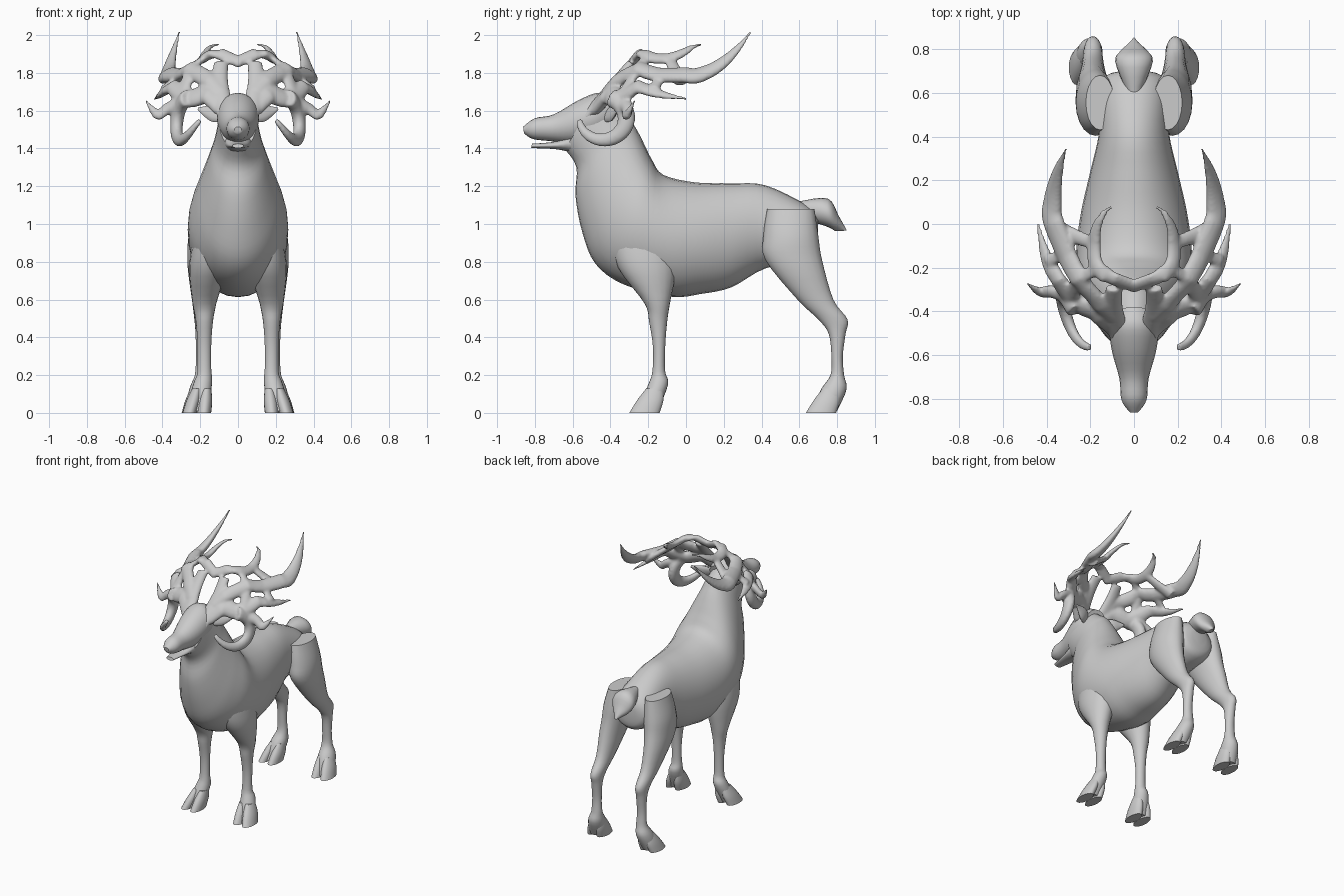
import bpy, bmesh, math
from mathutils import Vector

if "Cube" in bpy.data.objects:
    bpy.data.objects.remove(bpy.data.objects["Cube"])

grey = bpy.data.materials.new("stone_grey")
grey.diffuse_color = (0.6, 0.6, 0.6, 1)
grey.use_nodes = True
grey.node_tree.nodes["Principled BSDF"].inputs["Base Color"].default_value = grey.diffuse_color


def spline(keys, steps):
    """Catmull-Rom interpolation through rows of numbers."""
    rows = []
    for i in range(len(keys) - 1):
        a, b = keys[max(i - 1, 0)], keys[i]
        c, d = keys[i + 1], keys[min(i + 2, len(keys) - 1)]
        for s in range(steps):
            t = s / steps
            rows.append([0.5 * (2 * q + (r - p) * t + (2 * p - 5 * q + 4 * r - u) * t * t
                                + (3 * q - p - 3 * r + u) * t ** 3)
                         for p, q, r, u in zip(a, b, c, d)])
    rows.append(list(keys[-1]))
    return rows


def skin(bm, rings):
    """Bridge a list of rings of points and cap both ends."""
    loops = [[bm.verts.new(p) for p in ring] for ring in rings]
    n = len(loops[0])
    for a, b in zip(loops, loops[1:]):
        for i in range(n):
            bm.faces.new((a[i], a[(i + 1) % n], b[(i + 1) % n], b[i]))
    bm.faces.new(loops[0][::-1])
    bm.faces.new(loops[-1])


def finish(name, bm, mirror=False):
    bmesh.ops.recalc_face_normals(bm, faces=bm.faces)
    me = bpy.data.meshes.new(name)
    bm.to_mesh(me)
    bm.free()
    me.materials.append(grey)
    ob = bpy.data.objects.new(name, me)
    bpy.context.collection.objects.link(ob)
    bpy.context.view_layer.objects.active = ob
    ob.select_set(True)
    bpy.ops.object.shade_smooth_by_angle(angle=math.radians(50))
    ob.select_set(False)
    if mirror:
        ob.modifiers.new("mirror", 'MIRROR').use_mirror_merge = False
    return ob


def loft(name, keys, centre=None, sides=20):
    """Rows: y1, z1, y2, z2 (section ends in side view), half width."""
    rings = []
    for y1, z1, y2, z2, w in spline(keys, 4):
        cx = centre((z1 + z2) / 2) if centre else 0
        ring = []
        for i in range(sides):
            a = 2 * math.pi * i / sides
            k = 0.5 + 0.5 * math.cos(a)
            ring.append((cx + w * math.sin(a), y2 + (y1 - y2) * k, z2 + (z1 - z2) * k))
        rings.append(ring)
    bm = bmesh.new()
    skin(bm, rings)
    return finish(name, bm, centre is not None)


def limb(name, keys, centre):
    """Level sections: front y, back y, z, half width; mirrored to both sides."""
    loft(name, [(f, z, b, z, w) for f, b, z, w in keys], centre)


def tube(bm, rows, flat, normal, sides=12):
    """Flattened tapering tube. Rows: x, y, z, half width."""
    pts = [Vector(r[:3]) for r in rows]
    rings = []
    for i, p in enumerate(pts):
        t = (pts[min(i + 1, len(pts) - 1)] - pts[max(i - 1, 0)]).normalized()
        side = t.cross(Vector(normal(p))).normalized()
        up = side.cross(t)
        w, th = max(rows[i][3], 0.008), max(rows[i][3] * flat, 0.008)
        rings.append([p + side * w * math.cos(a) + up * th * math.sin(a)
                      for a in (2 * math.pi * k / sides for k in range(sides))])
    skin(bm, rings)


# torso and neck
loft("body", [
    (.70, 1.04, .70, .90, .06), (.64, 1.10, .66, .82, .15),
    (.42, 1.205, .42, .765, .16), (.24, 1.215, .24, .665, .20),
    (.05, 1.22, .08, .63, .24), (-.12, 1.26, -.08, .615, .263),
    (-.18, 1.34, -.33, .68, .262), (-.22, 1.42, -.48, .79, .225),
    (-.25, 1.48, -.55, .96, .185), (-.28, 1.53, -.585, 1.15, .148),
    (-.32, 1.58, -.58, 1.30, .122), (-.47, 1.69, -.64, 1.395, .10)], sides=28)

# skull with upper muzzle, and lower jaw
loft("head", [
    (-.38, 1.66, -.44, 1.46, .09), (-.46, 1.695, -.50, 1.44, .112),
    (-.57, 1.655, -.60, 1.425, .10), (-.70, 1.58, -.71, 1.438, .067),
    (-.80, 1.56, -.81, 1.45, .057), (-.862, 1.515, -.858, 1.48, .02)])
loft("jaw", [(-.58, 1.50, -.58, 1.37, .075), (-.68, 1.44, -.68, 1.395, .055),
             (-.815, 1.425, -.82, 1.402, .03)])

# tail
loft("tail", [(.60, 1.12, .64, 1.02, .04), (.75, 1.135, .735, .99, .086),
              (.81, 1.04, .77, .975, .06), (.852, .965, .79, .962, .012)])


# legs lean in at the top and splay out at the foot
def front_x(z):
    return .178 + .04 * max(0, 1 - z / .2) - .1 * max(0, z - .58)


def hind_x(z):
    return .188 + .034 * max(0, 1 - z / .2) - .1 * max(0, z - .75)


limb("front_leg", [
    (-.40, -.05, .95, .09), (-.36, -.05, .77, .10), (-.22, -.085, .58, .063),
    (-.195, -.10, .48, .045), (-.175, -.11, .35, .036), (-.178, -.11, .22, .037),
    (-.20, -.095, .15, .05), (-.26, -.15, .01, .06)], front_x)
limb("hind_leg", [
    (.43, .68, 1.08, .065), (.41, .70, .94, .092), (.42, .72, .81, .085),
    (.59, .78, .60, .056), (.70, .855, .495, .043), (.755, .845, .42, .037),
    (.77, .83, .30, .034), (.765, .837, .20, .04), (.715, .85, .125, .057),
    (.67, .80, .01, .06)], hind_x)

# cloven hooves, two toes per foot
for label, dy, base in (("front", 0, front_x), ("hind", .935, hind_x)):
    for part, s in (("inner", -1), ("outer", 1)):
        limb(label + "_hoof_" + part,
             [(-.21 + dy, -.12 + dy, .13, .025), (-.26 + dy, -.12 + dy, .065, .037),
              (-.30 + dy, -.14 + dy, 0, .038)],
             lambda z, s=s, base=base: base(z) + s * (.038 - .1 * z))

# ears
ear = bmesh.new()
tube(ear, spline([(.07, -.43, 1.57, .03), (.13, -.39, 1.587, .046), (.21, -.36, 1.61, .008)], 5),
     .4, lambda p: (0, -1, .2))
finish("ear", ear, True)

# antlers: flattened branches laid on a sloping sheet and fused into a pierced plate
plate = bmesh.new()


def sheet_normal(p):
    return (.75 if p[0] > .15 else 0, -1.2 if p[1] < -.25 else 0, 1)


def branch(keys, lift=lambda x, y: 0, flat=.6):
    """Rows: x, y, half width; height follows the sheet plus a lift."""
    rows = [(x, y, 1.9 - .75 * max(0, x - .15) - 1.2 * max(0, -.25 - y) + lift(x, y), w)
            for x, y, w in spline(keys, 5)]
    tube(plate, rows, flat, sheet_normal)


# root, crown bridge with inner tine, front edge with outer tine
branch([(.06, -.53, .05), (.095, -.38, .045), (.09, -.29, .04)])
branch([(-.02, -.29, .035), (.16, -.21, .04), (.18, -.06, .033), (.145, .04, .018), (.10, .08, .006)],
       lambda x, y: .28 * max(0, y + .1))
branch([(.08, -.48, .05), (.17, -.40, .06), (.27, -.35, .055), (.39, -.18, .036), (.44, .005, .006)],
       lambda x, y: -.02)
# main beam rising into the long rear tine
branch([(.09, -.42, .05), (.25, -.25, .05), (.365, 0, .055), (.372, .10, .05), (.35, .23, .032),
        (.31, .345, .006)], lambda x, y: .05 + 1.6 * y * y if y > 0 else max(0, .05 + .3 * y))
# struts between the holes
branch([(.16, -.20, .03), (.25, -.25, .03)])
branch([(.18, -.09, .03), (.26, -.06, .035), (.35, -.02, .04)])
branch([(.32, -.14, .03), (.40, -.17, .03)])
branch([(.25, -.25, .035), (.29, -.34, .035)])
# side tine
branch([(.28, -.34, .045), (.37, -.31, .035), (.43, -.31, .027), (.49, -.27, .006)],
       lambda x, y: -.05 + 1.2 * max(0, x - .42), .75)
# curled brow hook, an arc that sweeps inward
hook = []
for i in range(21):
    t = i / 20
    a = math.radians(70 - 245 * t)
    hook.append((.27 + .28 * t - .35 * t * t, -.44 + .125 * math.cos(a),
                 1.56 + .115 * math.sin(a), .05 - .032 * t * t))
tube(plate, hook, .75, lambda p: (1, 0, .2))

antlers = finish("antlers", plate, True)
fuse = antlers.modifiers.new("fuse", 'REMESH')
fuse.mode = 'VOXEL'
fuse.voxel_size = .009
fuse.use_smooth_shade = True
soften = antlers.modifiers.new("soften", 'SMOOTH')
soften.factor = .5
soften.iterations = 6
